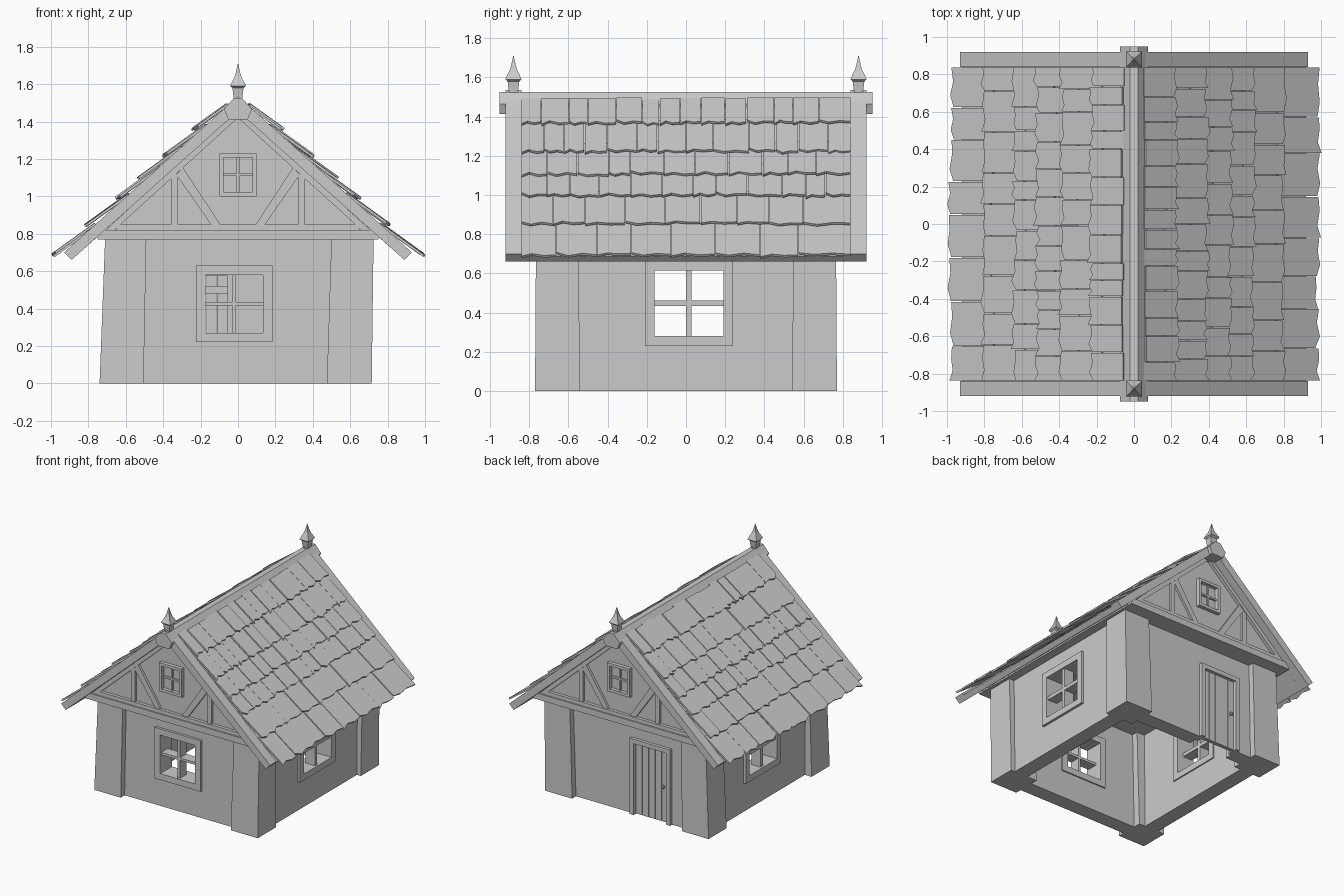
import bpy, bmesh, random
from math import radians, pi
from mathutils import Matrix, Vector

if "Cube" in bpy.data.objects:
    bpy.data.objects.remove(bpy.data.objects["Cube"])

random.seed(4)


def finish(name, bm, matrix=None):
    if matrix:
        bm.transform(matrix)
    bmesh.ops.recalc_face_normals(bm, faces=bm.faces[:])
    me = bpy.data.meshes.new(name)
    bm.to_mesh(me)
    bm.free()
    ob = bpy.data.objects.new(name, me)
    bpy.context.collection.objects.link(ob)
    return ob


def boxes(name, items, matrix=None):
    """Items are (x0, x1, y0, y1, z0, z1)."""
    bm = bmesh.new()
    for x0, x1, y0, y1, z0, z1 in items:
        m = Matrix.Translation(((x0 + x1) / 2, (y0 + y1) / 2, (z0 + z1) / 2))
        m = m @ Matrix.Diagonal((x1 - x0, y1 - y0, z1 - z0, 1))
        bmesh.ops.create_cube(bm, size=1, matrix=m)
    return finish(name, bm, matrix)


def prism(bm, lower, upper):
    """Closed solid between two matching point loops."""
    a = [bm.verts.new(p) for p in lower]
    b = [bm.verts.new(p) for p in upper]
    bm.faces.new(a)
    bm.faces.new(b[::-1])
    n = len(a)
    for i in range(n):
        bm.faces.new((a[i], a[(i + 1) % n], b[(i + 1) % n], b[i]))


def profile(name, pts, y0, y1):
    """Extrude an x-z outline along y."""
    bm = bmesh.new()
    prism(bm, [(x, y0, z) for x, z in pts], [(x, y1, z) for x, z in pts])
    return finish(name, bm)


def window(name, hw, z0, z1, border, bar, depth, matrix):
    """Frame with a cross of glazing bars; local front faces -y."""
    zm = (z0 + z1) / 2
    boxes(name, [
        (-hw, hw, -.02, depth, z0, z0 + border),
        (-hw, hw, -.02, depth, z1 - border, z1),
        (-hw, -hw + border, -.02, depth, z0 + border, z1 - border),
        (hw - border, hw, -.02, depth, z0 + border, z1 - border),
        (-bar, bar, -.005, depth * .6, z0 + border, z1 - border),
        (-hw + border, hw - border, -.005, depth * .6, zm - bar, zm + bar)], matrix)


# Hollow walls with window and door openings
WX, WY, T = .68, .72, .12
walls = boxes("walls", [(-WX, WX, -WY, WY, 0, .79)])
cuts = [(-WX + T, WX - T, -WY + T, WY - T, -.1, .9),
        (-.18, .14, -1, -.5, .26, .59),
        (-1, 1, -.17, .20, .27, .62),
        (-.37, -.03, .5, 1, -.1, .60)]
for i, c in enumerate(cuts):
    cutter = boxes(f"wall_cutter_{i}", [c])
    cutter.hide_render = True
    mod = walls.modifiers.new("opening", 'BOOLEAN')
    mod.object, mod.operation, mod.solver = cutter, 'DIFFERENCE', 'EXACT'
bpy.context.view_layer.objects.active = walls
for mod in list(walls.modifiers):
    bpy.ops.object.modifier_apply(modifier=mod.name)
for ob in [o for o in bpy.data.objects if "cutter" in o.name]:
    bpy.data.objects.remove(ob)

# Leaning corner pillars
for side, (b0, b1, t0, t1) in (("left", (-.74, -.505, -.71, -.49)), ("right", (.475, .715, .5, .725))):
    for end, s in (("front", -1), ("back", 1)):
        bm = bmesh.new()
        rect = lambda x0, x1, y0, y1, z: [(x0, s * y0, z), (x1, s * y0, z), (x1, s * y1, z), (x0, s * y1, z)]
        prism(bm, rect(b0, b1, .54, .77, 0), rect(t0, t1, .55, .765, .79))
        finish(f"pillar_{end}_{side}", bm)

# Wall windows
def place(x, y, deg):
    return Matrix.Translation((x, y, 0)) @ Matrix.Rotation(radians(deg), 4, 'Z')

window("window_front", .205, .22, .63, .05, .01, .13, place(-.02, -WY, 0))
window("window_right", .225, .23, .665, .05, .014, .13, place(WX, .015, 90))
window("window_left", .225, .23, .665, .05, .014, .13, place(-WX, .015, -90))

# Back door: frame, planks and handle
boxes("door_frame", [(-.38, -.345, .66, .745, 0, .61), (-.055, -.02, .66, .745, 0, .61),
                     (-.345, -.055, .66, .745, .575, .61)])
pw = .29 / 5
boxes("door_planks", [(-.345 + i * pw + .002, -.345 + (i + 1) * pw - .002, .69, .72, .005, .575)
                      for i in range(5)])
boxes("door_battens", [(-.345, -.055, .67, .692, z, z + .04) for z in (.1, .48)])
bm = bmesh.new()
bmesh.ops.create_icosphere(bm, subdivisions=1, radius=.016, matrix=Matrix.Translation((-.31, .735, .29)))
finish("door_handle", bm)

# Gable block, roof slab and barge boards
profile("gable_block", [(-.75, .77), (.75, .77), (0, 1.46)], -.83, .83)


def chevron(top, out_top, out_low, low):
    return [(0, top), out_top, out_low, (0, low), (-out_low[0], out_low[1]), (-out_top[0], out_top[1])]


profile("roof_slab", chevron(1.51, (.92, .69), (.89, .66), 1.45), -.84, .84)
for end, s in (("front", -1), ("back", 1)):
    profile(f"barge_board_{end}", chevron(1.535, (.93, .70), (.89, .66), 1.455), s * .84, s * .92)

    # Gable timbers
    y0, y1 = s * .82, s * .855
    profile(f"gable_rafters_{end}", chevron(1.47, (.75, .78), (.66, .82), 1.42), y0, y1)
    boxes(f"gable_beam_{end}", [(-.75, .75, min(y0, s * .865), max(y0, s * .865), .77, .82),
                                (-.65, .65, min(y0, y1), max(y0, y1), .82, .85)])
    for side, m in (("left", -1), ("right", 1)):
        profile(f"gable_post_{end}_{side}", [(m * x, z) for x, z in
                ((.322, .84), (.358, .84), (.358, 1.12), (.322, 1.12))], y0, s * .848)
        profile(f"gable_brace_{end}_{side}", [(m * x, z) for x, z in
                ((.095, .85), (.145, .85), (.33, 1.115), (.295, 1.155))], y0, s * .848)
    window(f"gable_window_{end}", .1, 1.0, 1.23, .023, .007, .02,
           place(0, s * .84, 0 if s < 0 else 180))

    # Four-sided finial
    bm = bmesh.new()
    prof = [(.02, 1.50), (.03, 1.58), (.042, 1.59), (.018, 1.64), (.012, 1.66), (.001, 1.71)]
    rings = [[bm.verts.new((sx * r, s * .88 + sy * r, z))
              for sx, sy in ((-1, -1), (1, -1), (1, 1), (-1, 1))] for r, z in prof]
    for a, b in zip(rings, rings[1:]):
        for i in range(4):
            bm.faces.new((a[i], a[(i + 1) % 4], b[(i + 1) % 4], b[i]))
    bm.faces.new(rings[0])
    bm.faces.new(rings[-1])
    finish(f"finial_{end}", bm)

# Ridge beam
profile("ridge_beam", [(-.022, 1.525), (.022, 1.525), (.075, 1.465), (.052, 1.412),
                       (-.052, 1.412), (-.075, 1.465)], -.95, .95)

# Overlapping rows of ragged shingles
rows = ((.99, .17, .24), (.81, .16, .22), (.65, .10, .19), (.53, .10, .18), (.40, .10, .19), (.24, .08, .16))
THICK = .013
for side, m in (("left", -1), ("right", 1)):
    bm = bmesh.new()
    for tip, wmin, wmax in rows:
        y = -.84
        while y < .835:
            w = random.uniform(wmin, wmax)
            if .84 - (y + w) < wmin * .7:
                w = .84 - y
            x0 = tip + random.uniform(-.008, .01)
            z0 = .69 + .9 * (.99 - tip) + random.uniform(-.005, .004)
            length = min(.23, tip - .06)
            notch = random.choice((0, .02))
            outline = [(length, 0)] + [
                (abs(notch - d) + random.uniform(-.004, .004), t)
                for t, d in ((0, .0), (.3, .018), (.65, .006), (1, .012))] + [(length, 1)]
            pts = [Vector((m * (x0 - d), y + .002 + t * (w - .004), z0 + .72 * d)) for d, t in outline]
            up = Vector((m * .58, 0, .81)) * THICK
            prism(bm, [p - up for p in pts], pts)
            y += w
    finish(f"shingles_{side}", bm)
